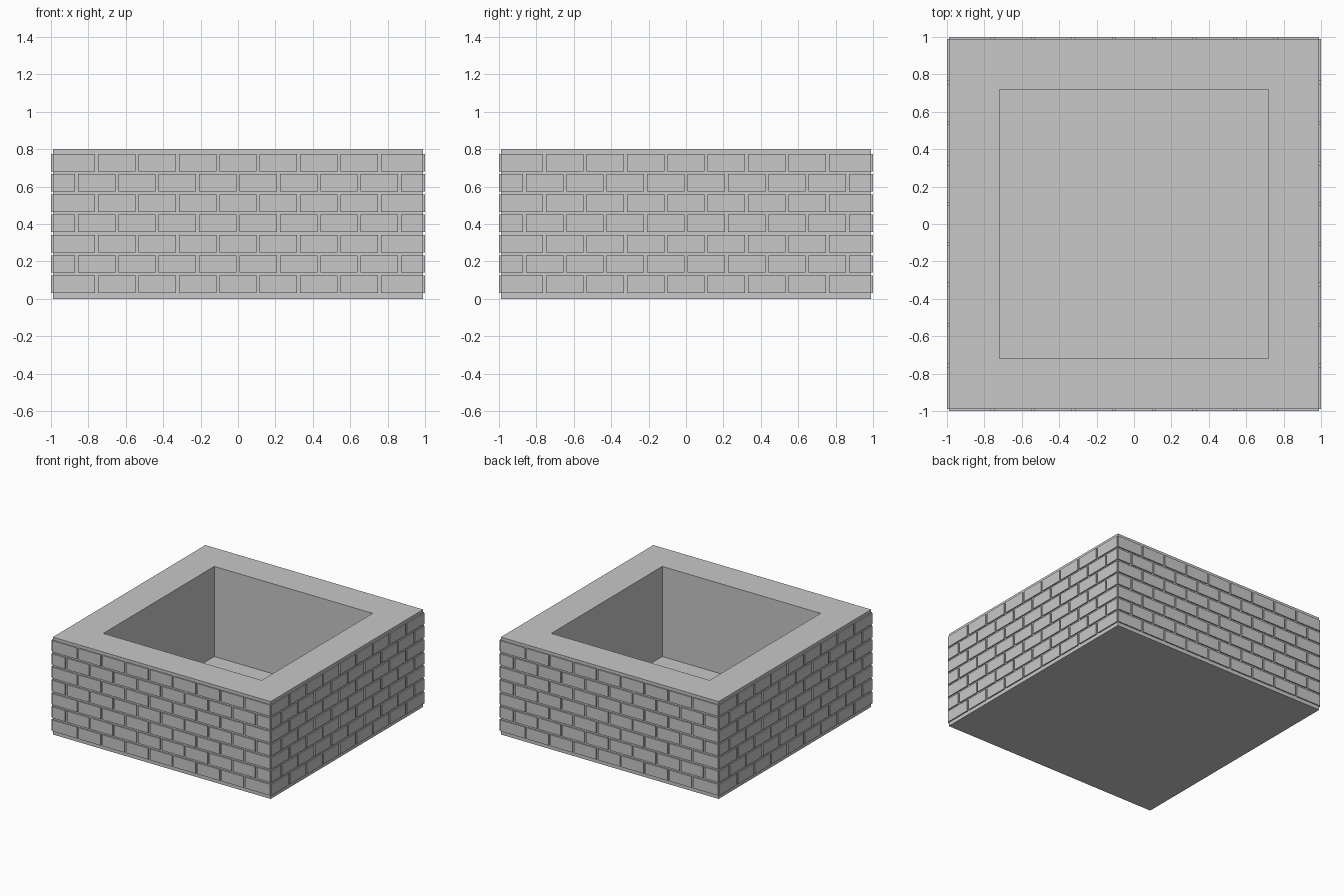
import bpy, bmesh, math
from mathutils import Matrix

if "Cube" in bpy.data.objects:
    bpy.data.objects.remove(bpy.data.objects["Cube"])

BODY, HOLE, HEIGHT, FLOOR = 0.99, 0.72, 0.80, 0.06
OUT = 1.0                      # outer face of the bricks
PITCH, JOINT = 0.216, 0.016    # brick spacing and mortar gap
ROW, BRICK_H, FIRST = 0.1085, 0.093, 0.031

stone = bpy.data.materials.new("grey stone")
stone.diffuse_color = (0.58, 0.58, 0.58, 1)
stone.use_nodes = True
stone.node_tree.nodes["Principled BSDF"].inputs["Base Color"].default_value = stone.diffuse_color


def make_object(name, bm):
    mesh = bpy.data.meshes.new(name)
    bm.to_mesh(mesh)
    bm.free()
    mesh.materials.append(stone)
    obj = bpy.data.objects.new(name, mesh)
    bpy.context.collection.objects.link(obj)
    return obj


# Hollow square body: block with its top inset and pushed down
bm = bmesh.new()
bmesh.ops.create_cube(bm, size=1, matrix=Matrix.Translation((0, 0, HEIGHT / 2))
                      @ Matrix.Diagonal((2 * BODY, 2 * BODY, HEIGHT, 1)))
bm.normal_update()
top = next(f for f in bm.faces if f.normal.z > 0.9)
bmesh.ops.inset_individual(bm, faces=[top], thickness=BODY - HOLE, use_even_offset=True)
pit = bmesh.ops.extrude_discrete_faces(bm, faces=[top])["faces"][0]
bmesh.ops.translate(bm, verts=pit.verts, vec=(0, 0, FLOOR - HEIGHT))
bmesh.ops.recalc_face_normals(bm, faces=bm.faces)
make_object("planter_body", bm)


def add_brick(bm, x0, x1, z0, z1):
    """Raised brick on the front wall, open at the back."""
    mat = (Matrix.Translation(((x0 + x1) / 2, -(BODY + OUT) / 2, (z0 + z1) / 2))
           @ Matrix.Diagonal((x1 - x0, OUT - BODY, z1 - z0, 1)))
    verts = bmesh.ops.create_cube(bm, size=1, matrix=mat)["verts"]
    faces = {f for v in verts for f in v.link_faces}
    back = max(faces, key=lambda f: f.calc_center_median().y)
    bmesh.ops.delete(bm, geom=[back], context='FACES_ONLY')


# Seven brick courses in running bond, repeated on all four walls
for side, name in enumerate(("front", "right", "back", "left")):
    bm = bmesh.new()
    for row in range(7):
        z = FIRST + row * ROW
        if row % 2 == 0:
            joints = [(k - 3.5) * PITCH for k in range(8)]
        else:
            joints = [(k - 4) * PITCH for k in range(9)]
        starts = [-BODY] + [j + JOINT / 2 for j in joints]
        ends = [j - JOINT / 2 for j in joints] + [BODY]
        for x0, x1 in zip(starts, ends):
            add_brick(bm, x0, x1, z, z + BRICK_H)
    bmesh.ops.rotate(bm, verts=bm.verts, cent=(0, 0, 0),
                     matrix=Matrix.Rotation(side * math.pi / 2, 3, 'Z'))
    make_object(name + "_bricks", bm)
